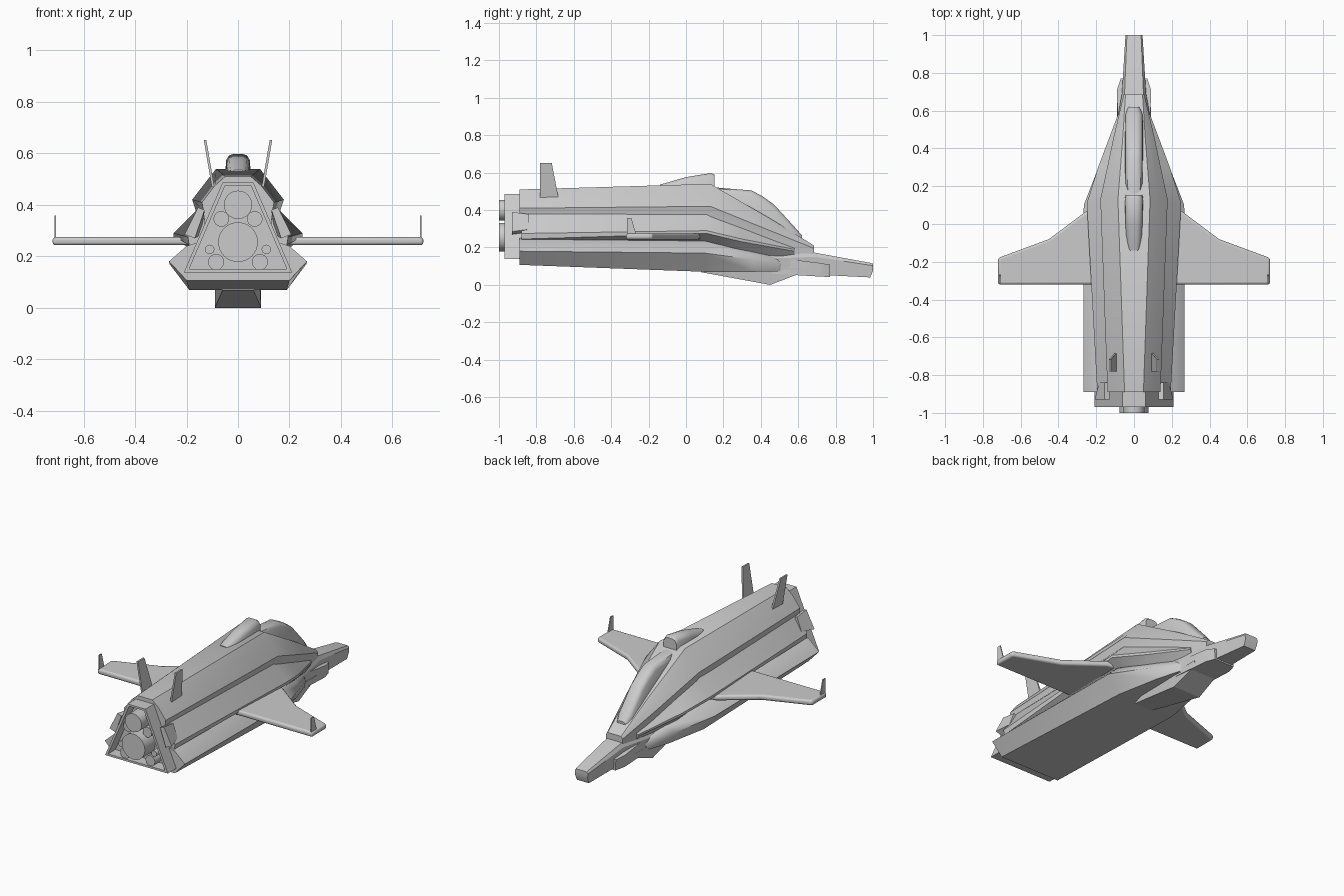
import bpy, bmesh, math

if "Cube" in bpy.data.objects:
    bpy.data.objects.remove(bpy.data.objects["Cube"])


def bridge(name, rings, mirror=False, bevel=0, angle=25):
    """Skin equal-length rings of 3D points, cap both ends."""
    bm = bmesh.new()
    for s in ((1, -1) if mirror else (1,)):
        rows = [[bm.verts.new((s * x, y, z)) for x, y, z in r] for r in rings]
        n = len(rows[0])
        for a, b in zip(rows, rows[1:]):
            for i in range(n):
                j = (i + 1) % n
                bm.faces.new((a[i], a[j], b[j], b[i]))
        bm.faces.new(rows[0])
        bm.faces.new(rows[-1])
    bmesh.ops.recalc_face_normals(bm, faces=bm.faces)
    me = bpy.data.meshes.new(name)
    bm.to_mesh(me)
    bm.free()
    ob = bpy.data.objects.new(name, me)
    bpy.context.collection.objects.link(ob)
    if bevel:
        m = ob.modifiers.new("round", 'BEVEL')
        m.width, m.segments, m.limit_method = bevel, 3, 'ANGLE'
        m.angle_limit = math.radians(50)
    smooth(ob, angle)
    return ob


def smooth(ob, angle):
    bpy.ops.object.select_all(action='DESELECT')
    ob.select_set(True)
    bpy.context.view_layer.objects.active = ob
    bpy.ops.object.shade_smooth_by_angle(angle=math.radians(angle))


def loft(name, sections, **kw):
    """Sections are (y, right-half points from top to bottom), mirrored in x."""
    return bridge(name, [[(x, y, z) for x, z in h] + [(-x, y, z) for x, z in reversed(h)]
                         for y, h in sections], **kw)


# upper hull with dorsal spine
loft("upper_hull", [
    (-0.89, [(.05, .51), (.09, .475), (.14, .41), (.135, .38), (.12, .25)]),
    (0.13, [(.085, .54), (.12, .495), (.178, .42), (.165, .38), (.15, .25)]),
    (0.45, [(.06, .355), (.08, .335), (.11, .29), (.105, .25), (.1, .18)]),
    (0.685, [(.045, .21), (.05, .205), (.055, .195), (.055, .19), (.055, .12)])], angle=35)

# side shoulders below the spine
loft("side_shoulders", [
    (-0.88, [(.13, .385), (.195, .275), (.19, .245), (.14, .22)]),
    (0.11, [(.155, .385), (.25, .29), (.25, .275), (.17, .22)]),
    (0.3, [(.125, .31), (.19, .245), (.19, .23), (.13, .17)]),
    (0.58, [(.06, .21), (.085, .19), (.085, .18), (.06, .13)])])

# lower hull with rounded side pods
loft("lower_hull", [
    (-0.89, [(.17, .25), (.2, .24), (.268, .18), (.2, .107)]),
    (0.1, [(.17, .24), (.2, .232), (.266, .17), (.19, .07)]),
    (0.36, [(.11, .18), (.13, .175), (.165, .135), (.14, .07)]),
    (0.49, [(.08, .15), (.095, .145), (.11, .11), (.1, .072)]),
    (0.515, [(.07, .135), (.08, .13), (.09, .11), (.08, .08)])], angle=50)

# nose beak, its cheek block and the belly keel
loft("nose", [
    (0.43, [(.08, .22), (.11, .14), (.1, .075)]),
    (0.69, [(.05, .172), (.064, .15), (.06, .055)]),
    (0.985, [(.038, .118), (.046, .105), (.04, .04)]),
    (1.0, [(.036, .113), (.044, .103), (.042, .075)])])
loft("nose_cheeks", [
    (0.45, [(.085, .15), (.09, .06)]),
    (0.71, [(.09, .118), (.085, .045)]),
    (0.77, [(.07, .108), (.066, .042)])])
loft("belly_keel", [
    (0.08, [(.085, .09), (.06, .068)]),
    (0.45, [(.09, .09), (.09, .0)]),
    (0.62, [(.09, .09), (.08, .065)])])


def hood(w, z, base):
    return [(w * .35, z), (w * .7, z - .006), (w * .93, z - .025), (w, base)]


# cockpit canopy and dorsal hood
loft("cockpit_canopy", [(y, hood(w, z, b)) for y, w, z, b in (
    (.15, .042, .522, .46), (.2, .048, .517, .44), (.35, .048, .505, .36),
    (.41, .048, .473, .34), (.47, .048, .43, .31), (.58, .047, .31, .25),
    (.62, .035, .265, .22))], angle=40)
loft("dorsal_hood", [(y, hood(w, z, b)) for y, w, z, b in (
    (-.14, .036, .536, .50), (-.1, .043, .547, .50), (0, .047, .576, .50),
    (.135, .05, .598, .50), (.153, .046, .588, .50))], angle=40)

# wings and winglets
plan = [(.14, .09), (.25, .07), (.45, -.08), (.72, -.18), (.72, -.32), (.14, -.32)]
bridge("wings", [[(x, y, z) for x, y in plan] for z in (.243, .275)],
       mirror=True, bevel=.012, angle=40)


def fin(name, low, high, thick):
    """Thin blade between two (x, y_back, y_front, z) edges."""
    bridge(name, [[(x - thick, a, z), (x + thick, a, z), (x + thick, b, z), (x - thick, b, z)]
                  for x, a, b, z in (low, high)], mirror=True)


fin("winglets", (.71, -.315, -.265, .265), (.71, -.315, -.292, .358), .003)
fin("tail_fins", (.09, -.78, -.675, .43), (.128, -.78, -.718, .652), .005)

# side thrusters, slanted against the shoulders
bridge("side_thrusters", [
    [(.13, y, .38 - d), (.155, y, .39 - d), (o, y, .285 + d), (o - .04, y, .27 + d)]
    for y, o, d in ((-.84, .185, .012), (-.93, .208, 0))], mirror=True)

# recessed engine frame
outer, inner = [(.06, .487), (.21, .138)], [(.05, .475), (.19, .15)]
loft("engine_frame", [(-.86, outer), (-.97, outer), (-.97, inner), (-.9, inner)])

# engine nozzles
engines = [(0, .40, .055, -1.0), (0, .255, .077, -1.0)]
for s in (1, -1):
    engines += [(s * .065, .345, .03, -.96), (s * .085, .178, .031, -.96),
                (s * .11, .227, .018, -.96)]
for i, (x, z, r, end) in enumerate(engines):
    bpy.ops.mesh.primitive_cylinder_add(vertices=32, radius=r, depth=-.88 - end,
                                        location=(x, (end - .88) / 2, z),
                                        rotation=(math.pi / 2, 0, 0))
    ob = bpy.context.object
    ob.name = f"engine_nozzle_{i + 1}"
    smooth(ob, 30)
